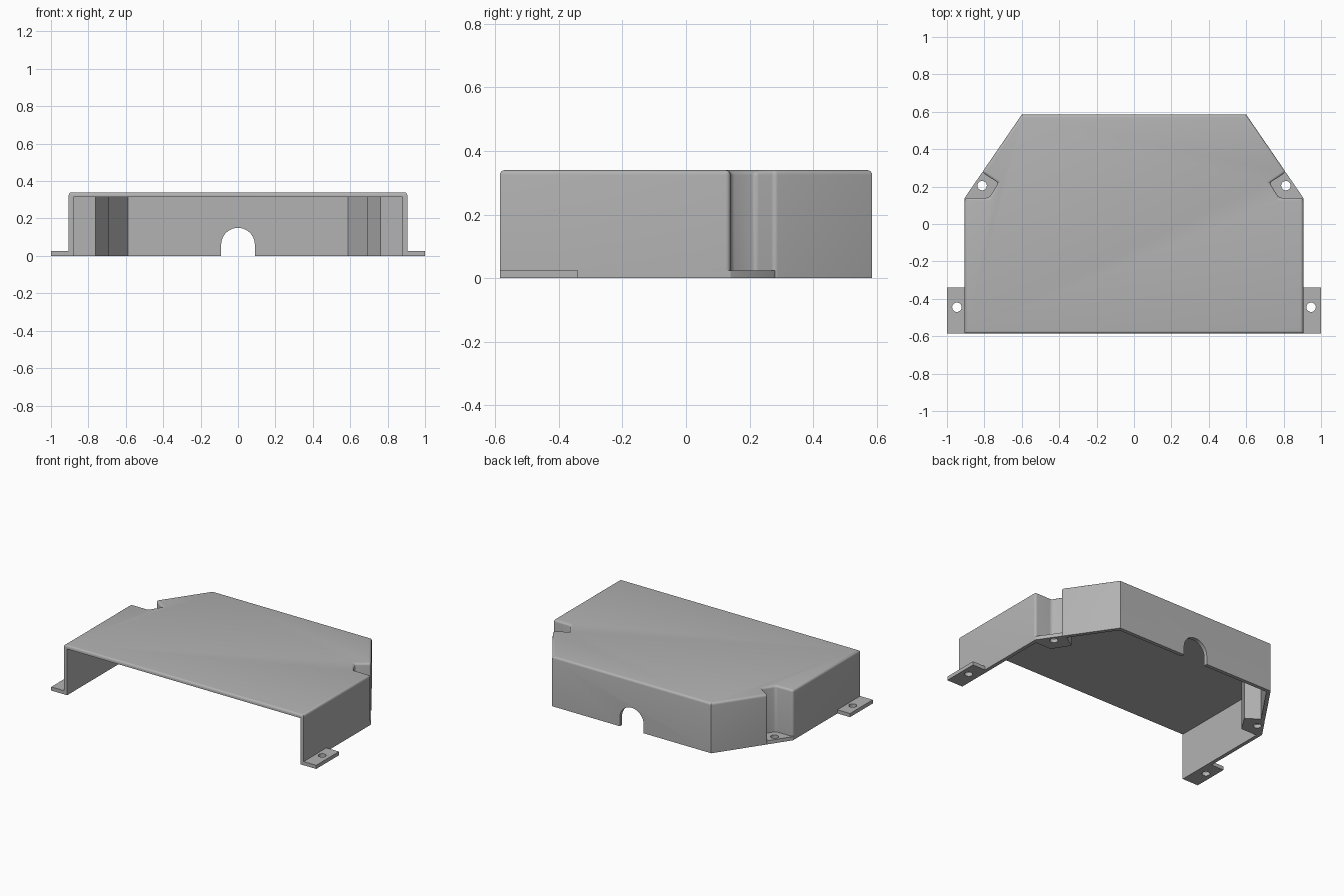
import bpy, bmesh, math
from mathutils import Vector

if "Cube" in bpy.data.objects:
    bpy.data.objects.remove(bpy.data.objects["Cube"], do_unlink=True)

H, WALL, TAB = 0.34, 0.025, 0.025
FRONT, BACK, SIDE = -0.585, 0.585, 0.905

grey = bpy.data.materials.new("plain grey")
grey.use_nodes = True
grey.diffuse_color = (0.45, 0.45, 0.45, 1)
grey.node_tree.nodes["Principled BSDF"].inputs["Base Color"].default_value = (0.45, 0.45, 0.45, 1)


def prism(name, points, low, high, axis="z", round_edge=None):
    """Extrude a flat outline along z or y, optionally rounding chosen edges."""
    bm = bmesh.new()
    place = (lambda p, h: (p[0], p[1], h)) if axis == "z" else (lambda p, h: (p[0], h, p[1]))
    base = bm.faces.new([bm.verts.new(place(p, low)) for p in points])
    moved = bmesh.ops.extrude_face_region(bm, geom=[base], use_keep_orig=True)["geom"]
    step = Vector(place((0, 0), high - low))
    bmesh.ops.translate(bm, vec=step, verts=[g for g in moved if isinstance(g, bmesh.types.BMVert)])
    bmesh.ops.recalc_face_normals(bm, faces=bm.faces)
    if round_edge:
        edges = [e for e in bm.edges if round_edge(e)]
        bmesh.ops.bevel(bm, geom=edges, offset=0.015, segments=4, profile=0.5, affect="EDGES")
    mesh = bpy.data.meshes.new(name)
    bm.to_mesh(mesh)
    bm.free()
    mesh.materials.append(grey)
    obj = bpy.data.objects.new(name, mesh)
    bpy.context.collection.objects.link(obj)
    return obj


def combine(target, tool, operation):
    """Apply a boolean and discard the tool."""
    tool.hide_render = True
    mod = target.modifiers.new("bool", "BOOLEAN")
    mod.operation, mod.object, mod.solver = operation, tool, "EXACT"
    bpy.context.view_layer.objects.active = target
    bpy.ops.object.modifier_apply(modifier=mod.name)
    bpy.data.objects.remove(tool, do_unlink=True)


def inset(points, d):
    """Offset a counter-clockwise outline inward."""
    out = []
    for i, p in enumerate(points):
        p = Vector(p)
        a = (p - Vector(points[i - 1])).normalized()
        b = (Vector(points[(i + 1) % len(points)]) - p).normalized()
        na, nb = Vector((-a.y, a.x)), Vector((-b.y, b.x))
        out.append(p + (na + nb) * d / (1 + na.dot(nb)))
    return out


def circle(x, y, r, n=32):
    return [(x + r * math.cos(math.tau * i / n), y + r * math.sin(math.tau * i / n)) for i in range(n)]


def mirrored(points):
    return [(-x, y) for x, y in reversed(points)]


# Cover outline with a screw recess on each slanted corner
notch = [(SIDE, 0.14), (0.775, 0.14), (0.725, 0.22), (0.812, 0.276)]
half = [(SIDE, FRONT)] + notch + [(0.6, BACK)]
outline = half + mirrored(half)


def rounded(edge):
    a, b = (v.co for v in edge.verts)
    if min(a.z, b.z) > H - 0.001:
        return True
    upright = abs(a.z - b.z) > 0.1
    return upright and 0 < a.y < BACK - 0.1


cover = prism("cover", outline, 0, H, round_edge=rounded)

# Hollow interior, open at the front and underneath
cavity = inset(outline, WALL)
cavity[0].y = cavity[-1].y = FRONT - 0.1
combine(cover, prism("cavity", cavity, -0.1, H - WALL), "DIFFERENCE")

# Arched cable opening in the back wall
arch = [(-0.09, -0.1), (0.09, -0.1)]
arch += [(0.09 * math.cos(math.pi * i / 24), 0.06 + 0.09 * math.sin(math.pi * i / 24)) for i in range(25)]
combine(cover, prism("arch", arch, BACK - 0.1, BACK + 0.1, axis="y"), "DIFFERENCE")

# Screw tabs in the recesses and mounting feet beside the front
tab = [(SIDE, 0.14), (0.812, 0.276), (0.80, 0.283), (0.71, 0.225), (0.765, 0.125), (SIDE, 0.125)]
foot = [(SIDE - 0.015, FRONT), (1, FRONT), (1, -0.34), (SIDE - 0.015, -0.34)]
for name, shape, hole in (("tab", tab, (0.812, 0.205)), ("foot", foot, (0.947, -0.445))):
    for side, flip in (("left", False), ("right", True)):
        pts = mirrored(shape) if flip else shape
        x = -hole[0] if flip else hole[0]
        combine(cover, prism(f"{side}_{name}", pts, 0, TAB), "UNION")
        combine(cover, prism("hole", circle(x, hole[1], 0.025), -0.1, 0.1), "DIFFERENCE")

# Smooth the rounded edges and keep the corners crisp
bpy.ops.object.select_all(action="DESELECT")
cover.select_set(True)
bpy.context.view_layer.objects.active = cover
bpy.ops.object.shade_smooth_by_angle(angle=math.radians(30))
